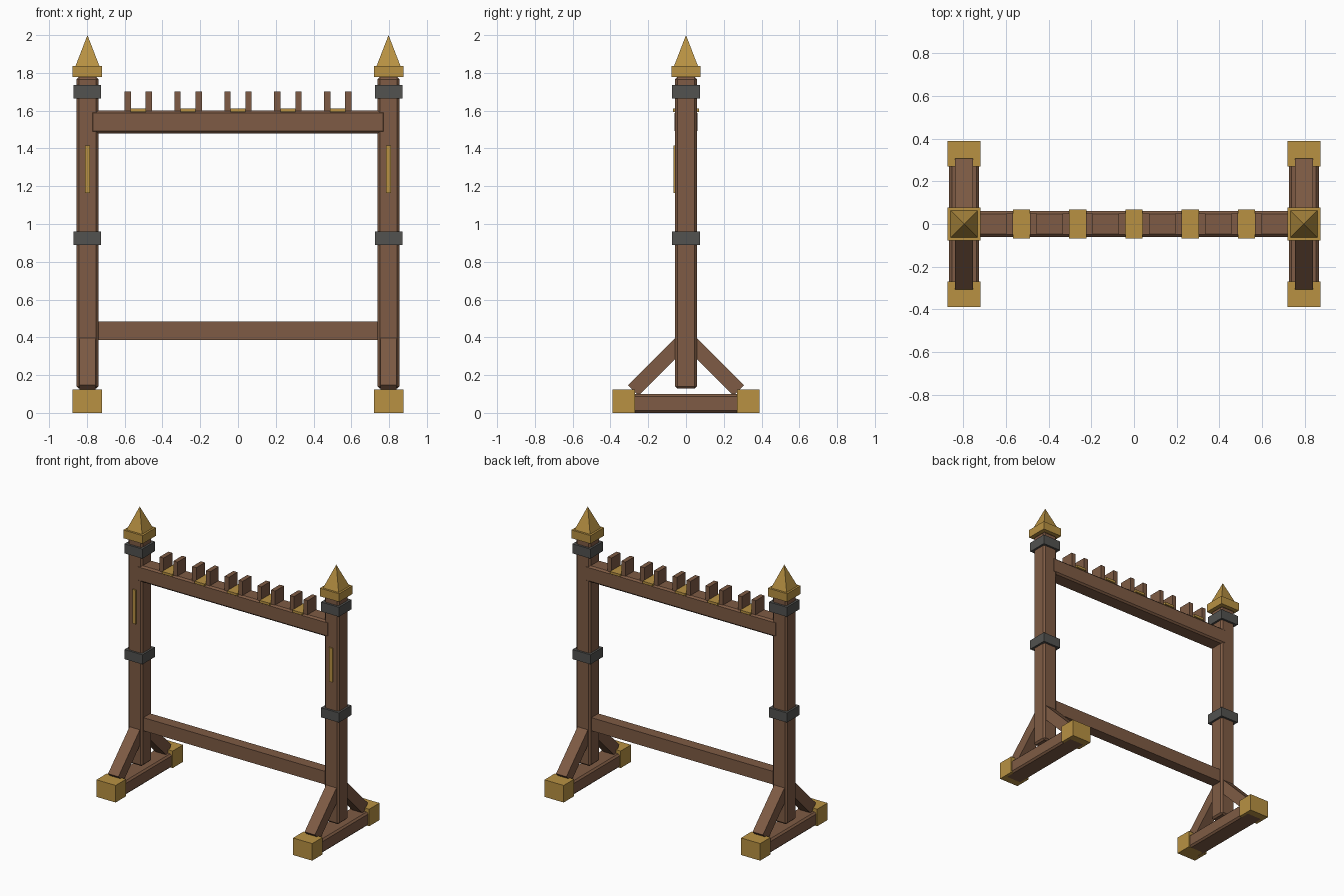
import bpy, bmesh, math
from mathutils import Matrix

if "Cube" in bpy.data.objects:
    bpy.data.objects.remove(bpy.data.objects["Cube"])


def material(name, rgb):
    m = bpy.data.materials.new(name)
    m.diffuse_color = (*rgb, 1)
    m.use_nodes = True
    m.node_tree.nodes["Principled BSDF"].inputs["Base Color"].default_value = m.diffuse_color
    return m


WOOD = material("brown wood", (0.21, 0.105, 0.058))
GOLD = material("old gold", (0.48, 0.285, 0.055))
IRON = material("dark iron", (0.085, 0.085, 0.08))


def finish(bm, name, mat):
    me = bpy.data.meshes.new(name)
    bm.to_mesh(me)
    bm.free()
    me.materials.append(mat)
    ob = bpy.data.objects.new(name, me)
    bpy.context.collection.objects.link(ob)
    return ob


def box(name, mat, center, size, bevel=0, tilt=0):
    bm = bmesh.new()
    bmesh.ops.create_cube(bm, size=1, matrix=Matrix.Diagonal((*size, 1)))
    if bevel:
        bmesh.ops.bevel(bm, geom=bm.edges[:], offset=bevel, segments=1,
                        affect='EDGES', profile=0.5)
    bm.transform(Matrix.Translation(center) @ Matrix.Rotation(tilt, 4, 'X'))
    return finish(bm, name, mat)


def pyramid(name, mat, x, z0, z1, half):
    bm = bmesh.new()
    bmesh.ops.create_cone(bm, cap_ends=True, segments=4, radius1=half * math.sqrt(2),
                          radius2=0, depth=z1 - z0)
    bm.transform(Matrix.Translation((x, 0, (z0 + z1) / 2)) @ Matrix.Rotation(math.pi / 4, 4, 'Z'))
    return finish(bm, name, mat)


for x, side in ((-0.797, "left"), (0.797, "right")):
    # upright post with iron bands and inlay strip
    box(side + "_post", WOOD, (x, 0, 0.953), (0.116, 0.116, 1.65), 0.012)
    for z in (0.925, 1.70):
        box(side + "_iron_band", IRON, (x, 0, z), (0.146, 0.146, 0.07))
    box(side + "_inlay_strip", GOLD, (x, -0.062, 1.29), (0.028, 0.009, 0.25))
    # finial
    box(side + "_finial_base", GOLD, (x, 0, 1.807), (0.156, 0.156, 0.06))
    pyramid(side + "_finial_spike", GOLD, x, 1.837, 2.0, 0.063)
    # foot beam, end caps and diagonal braces
    box(side + "_foot_beam", WOOD, (x, 0, 0.05), (0.14, 0.70, 0.10), 0.012)
    for s in (-1, 1):
        box(side + "_foot_cap", GOLD, (x, s * 0.33, 0.0625), (0.156, 0.12, 0.125))
        box(side + "_brace", WOOD, (x, s * 0.148, 0.25), (0.084, 0.37, 0.08), 0, -s * math.pi / 4)

# rails
box("top_rail", WOOD, (0, 0, 1.54), (1.56, 0.12, 0.12), 0.012)
box("lower_rail", WOOD, (0, 0, 0.435), (1.56, 0.08, 0.096))

# weapon rests: two prongs with a gold pad between
for i in range(-2, 3):
    x = i * 0.264
    box("rest_pad", GOLD, (x, 0, 1.602), (0.08, 0.136, 0.018))
    for s in (-1, 1):
        box("rest_prong", WOOD, (x + s * 0.056, 0, 1.645), (0.033, 0.10, 0.115))
